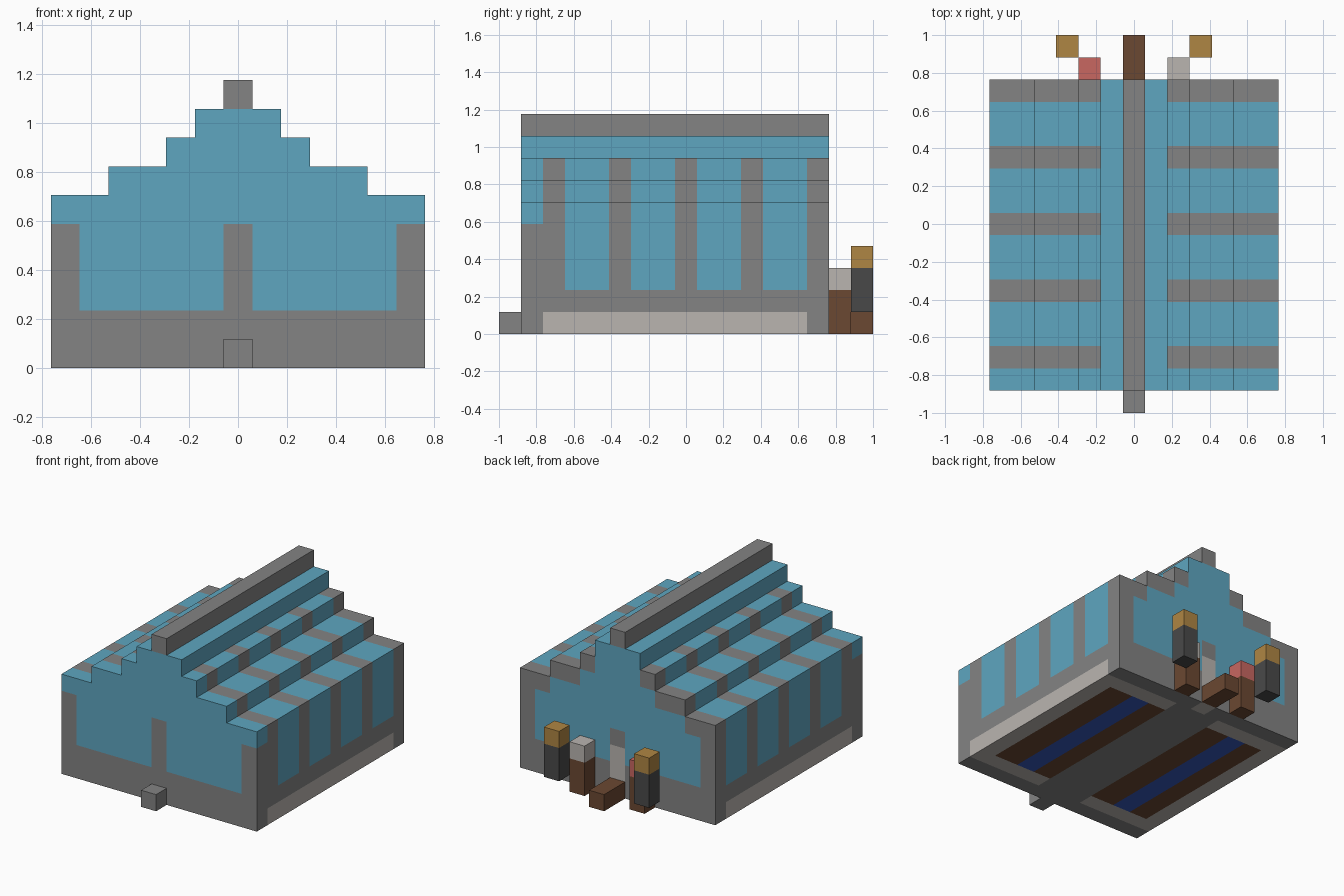
import bpy, bmesh
from mathutils import Vector

cube = bpy.data.objects.get("Cube")
if cube:
    bpy.data.objects.remove(cube, do_unlink=True)

U = 2 / 17          # one building block
Y0 = -8.5           # front limit, in blocks


def linear(c):
    c /= 255
    return c / 12.92 if c <= 0.04045 else ((c + 0.055) / 1.055) ** 2.4


def material(name, *rgb):
    m = bpy.data.materials.new(name)
    m.use_nodes = True
    col = [linear(c) for c in rgb] + [1]
    m.diffuse_color = col
    m.node_tree.nodes["Principled BSDF"].inputs["Base Color"].default_value = col
    return m


stone = material("grey_stone", 131, 131, 131)
glass = material("blue_glass", 94, 166, 192)
pale = material("pale_stone", 186, 181, 176)
soil = material("brown_soil", 107, 72, 50)
water = material("deep_blue_water", 54, 88, 188)
gold = material("lamp_gold", 175, 134, 67)
dark = material("dark_post", 73, 73, 73)
red = material("red_flower", 200, 103, 97)


def finish(name, bm, mats):
    bmesh.ops.recalc_face_normals(bm, faces=bm.faces)
    bmesh.ops.scale(bm, vec=(U, U, U), verts=bm.verts)
    me = bpy.data.meshes.new(name)
    bm.to_mesh(me)
    bm.free()
    for m in mats:
        me.materials.append(m)
    ob = bpy.data.objects.new(name, me)
    bpy.context.collection.objects.link(ob)
    return ob


def block(name, x, row, z0, z1, mat, rows=1):
    """Box one block wide, centred on x, starting at the given row from the front."""
    bm = bmesh.new()
    bmesh.ops.create_cube(bm, size=1)
    bmesh.ops.scale(bm, vec=(1, rows, z1 - z0), verts=bm.verts)
    bmesh.ops.translate(bm, vec=(x, Y0 + row + rows / 2, (z0 + z1) / 2), verts=bm.verts)
    return finish(name, bm, [mat])


# Greenhouse body: stepped gable (half width, top height) extruded front to back
STEPS = [(6.5, 6), (4.5, 7), (2.5, 8), (1.5, 9)]
STREAM = 0.6
STREAM_X = (3.3, -3.7)
PALETTE = [stone, glass, pale, soil, water]


def roof_height(x):
    return max(h for w, h in STEPS if abs(x) < w)


def shell_colour(p):
    """Colour of the building at a point just below its surface, in blocks."""
    x, row, z = abs(p.x), int(p.y - Y0), p.z
    # planting beds along both sides
    if z < 1 and x > 1.5 and 2 <= row < 14:
        if x < 5.5 and 3 <= row < 13:
            return water if any(abs(p.x - s) < STREAM for s in STREAM_X) else soil
        return pale
    # back wall: doorway, sill, corner posts and stepped rim
    if row == 14:
        if x < 0.5 and z < 4:
            return pale if z < 3 else stone
        rim = x > 1.5 and z > roof_height(x) - 1
        return stone if z < 2 or x > 5.5 or rim else glass
    if z < 2:
        return stone
    # front wall: corner and centre posts
    if row == 1:
        return stone if z < 5 and (x < 0.5 or x > 5.5) else glass
    # ribs every third row
    return stone if row % 3 == 2 and x > 1.5 and z < 8 else glass


outline = [(STEPS[0][0], 0)]
for i, (w, h) in enumerate(STEPS):
    outline.append((w, h))
    if i + 1 < len(STEPS):
        outline.append((STEPS[i + 1][0], h))
outline += [(-x, z) for x, z in reversed(outline)]

bm = bmesh.new()
base = bm.faces.new([bm.verts.new((x, Y0 + 1, z)) for x, z in outline])
ext = bmesh.ops.extrude_face_region(bm, geom=[base], use_keep_orig=True)
bmesh.ops.translate(bm, vec=(0, 14, 0),
                    verts=[g for g in ext["geom"] if isinstance(g, bmesh.types.BMVert)])

# Cut the walls on the block grid and along the streams
cuts = [((i - 6.5, 0, 0), (1, 0, 0)) for i in range(1, 13)]
cuts += [((s + d, 0, 0), (1, 0, 0)) for s in STREAM_X for d in (-STREAM, STREAM)]
cuts += [((0, Y0 + r, 0), (0, 1, 0)) for r in range(2, 15)]
cuts += [((0, 0, z), (0, 0, 1)) for z in range(1, 9)]
for co, no in cuts:
    bmesh.ops.bisect_plane(bm, geom=bm.verts[:] + bm.edges[:] + bm.faces[:],
                           plane_co=Vector(co), plane_no=Vector(no), dist=1e-5)
bmesh.ops.recalc_face_normals(bm, faces=bm.faces)
for f in bm.faces:
    inside = f.calc_center_median() - f.normal * 0.4
    f.material_index = PALETTE.index(shell_colour(inside))
finish("greenhouse_body", bm, PALETTE)

# Ridge beam, front step and back path
block("ridge_beam", 0, 1, 9, 10, stone, rows=14)
block("front_step", 0, 0, 0, 1, stone)
block("back_path", 0, 15, 0, 1, soil, rows=2)

# Flower pots and lamps on each side of the path
for side, s, petal in (("left", 1, pale), ("right", -1, red)):
    block(side + "_flower_pot", 2 * s, 15, 0, 2, soil)
    block(side + "_flower", 2 * s, 15, 2, 3, petal)
    block(side + "_lamp_post", 3 * s, 16, 1, 3, dark)
    block(side + "_lamp_light", 3 * s, 16, 3, 4, gold)
